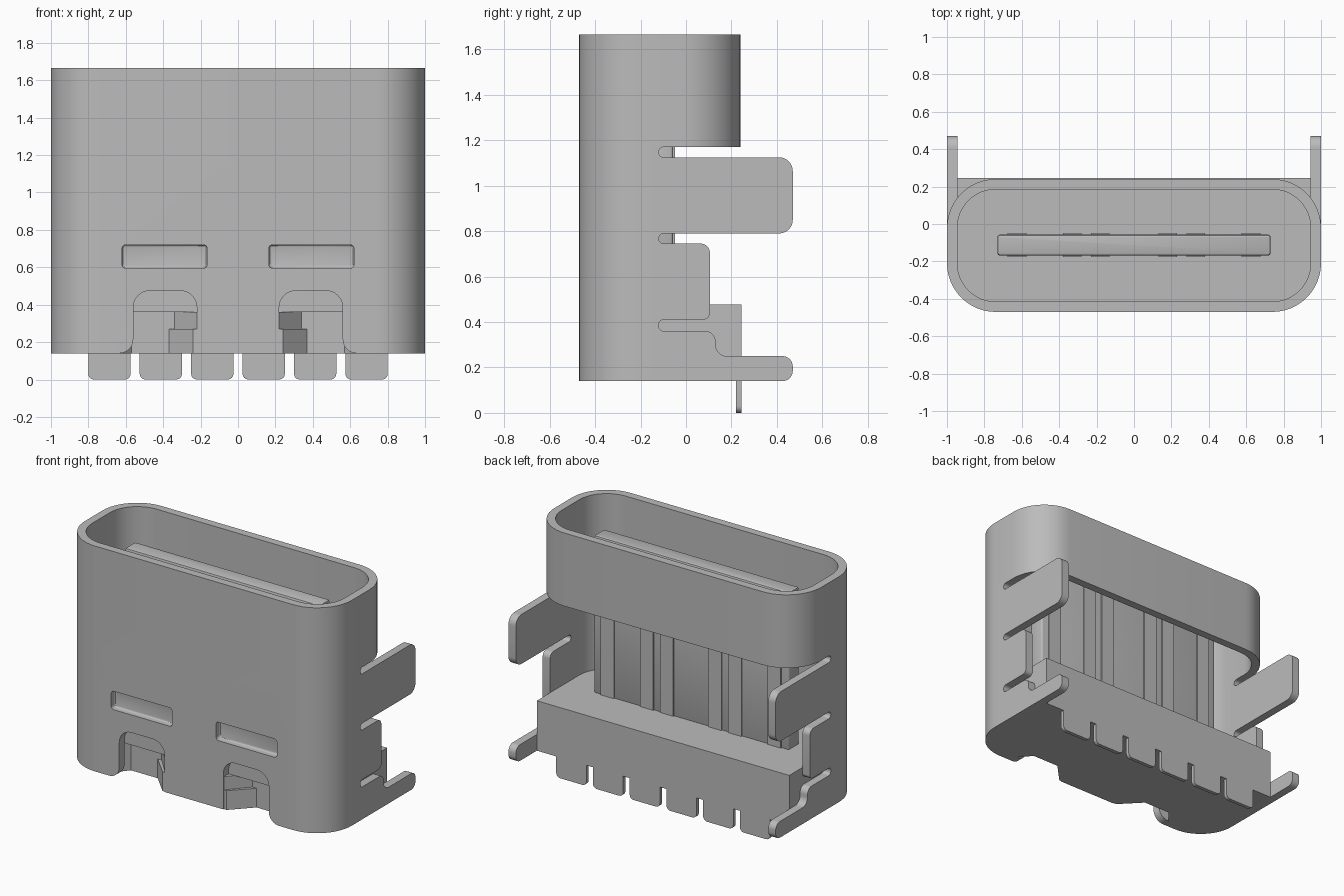
import bpy, bmesh, math
from mathutils import Vector

if "Cube" in bpy.data.objects:
    bpy.data.objects.remove(bpy.data.objects["Cube"])

metal = bpy.data.materials.new("grey metal")
metal.diffuse_color = (0.5, 0.5, 0.5, 1)
metal.use_nodes = True
metal.node_tree.nodes["Principled BSDF"].inputs["Base Color"].default_value = metal.diffuse_color


def fillet(pts, steps=8):
    """Round each (u, v, radius) corner of a closed outline."""
    out = []
    for i, p in enumerate(pts):
        c = Vector(p[:2])
        r = p[2] if len(p) > 2 else 0
        if r == 0:
            out.append(c)
            continue
        a = (Vector(pts[i - 1][:2]) - c).normalized()
        b = (Vector(pts[(i + 1) % len(pts)][:2]) - c).normalized()
        half = a.angle(b) / 2
        t = r / math.tan(half)
        centre = c + (a + b).normalized() * (r / math.sin(half))
        s, e = c + a * t - centre, c + b * t - centre
        sweep = s.angle_signed(e)          # clockwise positive
        for k in range(steps + 1):
            ang = -sweep * k / steps
            out.append(centre + Vector((s.x * math.cos(ang) - s.y * math.sin(ang),
                                        s.x * math.sin(ang) + s.y * math.cos(ang))))
    return out


def prism(name, pts, axis, lo, hi, steps=8):
    """Extrude a filleted outline along one axis."""
    place = {"x": lambda u, v, w: (w, u, v),
             "y": lambda u, v, w: (u, w, v),
             "z": lambda u, v, w: (u, v, w)}[axis]
    bm = bmesh.new()
    outline = fillet(pts, steps)
    rings = [[bm.verts.new(place(p.x, p.y, w)) for p in outline] for w in (lo, hi)]
    bm.faces.new(rings[0])
    bm.faces.new(rings[1])
    n = len(outline)
    for i in range(n):
        j = (i + 1) % n
        bm.faces.new((rings[0][i], rings[0][j], rings[1][j], rings[1][i]))
    bmesh.ops.recalc_face_normals(bm, faces=bm.faces)
    mesh = bpy.data.meshes.new(name)
    bm.to_mesh(mesh)
    bm.free()
    mesh.materials.append(metal)
    ob = bpy.data.objects.new(name, mesh)
    bpy.context.collection.objects.link(ob)
    return ob


def rect(u0, u1, v0, v1, r=0):
    return [(u0, v0, r), (u1, v0, r), (u1, v1, r), (u0, v1, r)]


def select(ob):
    bpy.ops.object.select_all(action="DESELECT")
    ob.select_set(True)
    bpy.context.view_layer.objects.active = ob


def bevel(ob, width, segments):
    m = ob.modifiers.new("bevel", "BEVEL")
    m.width, m.segments, m.limit_method = width, segments, "ANGLE"
    select(ob)
    bpy.ops.object.modifier_apply(modifier=m.name)


def cut(ob, cutter):
    m = ob.modifiers.new("cut", "BOOLEAN")
    m.operation, m.solver, m.object = "DIFFERENCE", "EXACT", cutter
    select(ob)
    bpy.ops.object.modifier_apply(modifier=m.name)
    bpy.data.objects.remove(cutter)


# Closed collar around the mouth
collar = prism("shell_collar", rect(-1, 1, -0.47, 0.24, 0.26), "z", 1.17, 1.665, 12)
cut(collar, prism("cutter", rect(-0.945, 0.945, -0.415, 0.185, 0.205), "z", 1, 2, 12))

# Front wall, wrapping round to the sides
front = prism("shell_front", [
    (-1, -0.15), (-1, -0.47, 0.26), (1, -0.47, 0.26), (1, -0.15),
    (0.945, -0.15), (0.945, -0.415, 0.205), (-0.945, -0.415, 0.205), (-0.945, -0.15)],
    "z", 0.14, 1.17, 12)
for s in (-1, 1):
    # Arched notch at the bottom edge
    cut(front, prism("cutter", [
        (s * 0.22, 0.05), (s * 0.22, 0.475, 0.09), (s * 0.56, 0.475, 0.09),
        (s * 0.56, 0.14, 0.075), (s * 0.66, 0.14), (s * 0.66, 0.05)], "y", -0.6, -0.3))
    # Pressed dimple
    dimple = prism("cutter", rect(*sorted((s * 0.165, s * 0.62)), 0.595, 0.72, 0.02),
                   "y", -0.6, -0.43)
    bevel(dimple, 0.012, 3)
    cut(front, dimple)

# Slotted side plates with solder tabs
side = [
    (-0.15, 0.14), (0.47, 0.14, 0.045), (0.47, 0.25, 0.045), (0.13, 0.25, 0.05),
    (0.13, 0.36, 0.045), (-0.12, 0.36, 0.022), (-0.12, 0.41, 0.022),
    (0.105, 0.41, 0.03), (0.105, 0.745, 0.04), (-0.12, 0.745, 0.022),
    (-0.12, 0.79, 0.022), (0.47, 0.79, 0.06), (0.47, 1.125, 0.06),
    (-0.12, 1.125, 0.022), (-0.12, 1.17, 0.022), (-0.05, 1.17), (-0.05, 1.19),
    (-0.15, 1.19)]
prism("side_plate_left", side, "x", -1, -0.945)
prism("side_plate_right", side, "x", 0.945, 1)

# Insulator base: upper slab, then two notched layers beneath
prism("base_upper", [(-0.945, 0.245), (-0.945, -0.415, 0.205),
                     (0.945, -0.415, 0.205), (0.945, 0.245)], "z", 0.36, 0.478, 12)
for name, z0, z1, tip, root in (("base_middle", 0.27, 0.36, 0.22, 0.34),
                                ("base_lower", 0.14, 0.27, 0.24, 0.37)):
    half = [(0.945, 0.245), (0.945, -0.415, 0.205), (0.64, -0.415),
            (0.57, -0.33), (root, -0.33), (tip, -0.465)]
    prism(name, half + [(-p[0],) + p[1:] for p in reversed(half)], "z", z0, z1, 12)

# Contact tongue with shallow raised contacts on both faces
tongue = prism("tongue", rect(-0.73, 0.73, -0.168, -0.057, 0.012), "z", 0.47, 1.54, 3)
bevel(tongue, 0.012, 2)
for i, x in enumerate((-0.625, -0.33, -0.18, 0.18, 0.33, 0.625)):
    prism("tongue_contact_%d" % (i + 1), rect(x - 0.05, x + 0.05, -0.176, -0.049),
          "z", 0.47, 1.52)

# Row of solder pins along the back
for i in range(6):
    x = (i - 2.5) * 0.275
    prism("pin_%d" % (i + 1), [(x - 0.113, 0.15), (x - 0.113, 0, 0.03),
                               (x + 0.113, 0, 0.03), (x + 0.113, 0.15)],
          "y", 0.22, 0.245, 4)

for ob in list(bpy.context.scene.objects):
    select(ob)
    bpy.ops.object.shade_smooth_by_angle(angle=math.radians(30))
